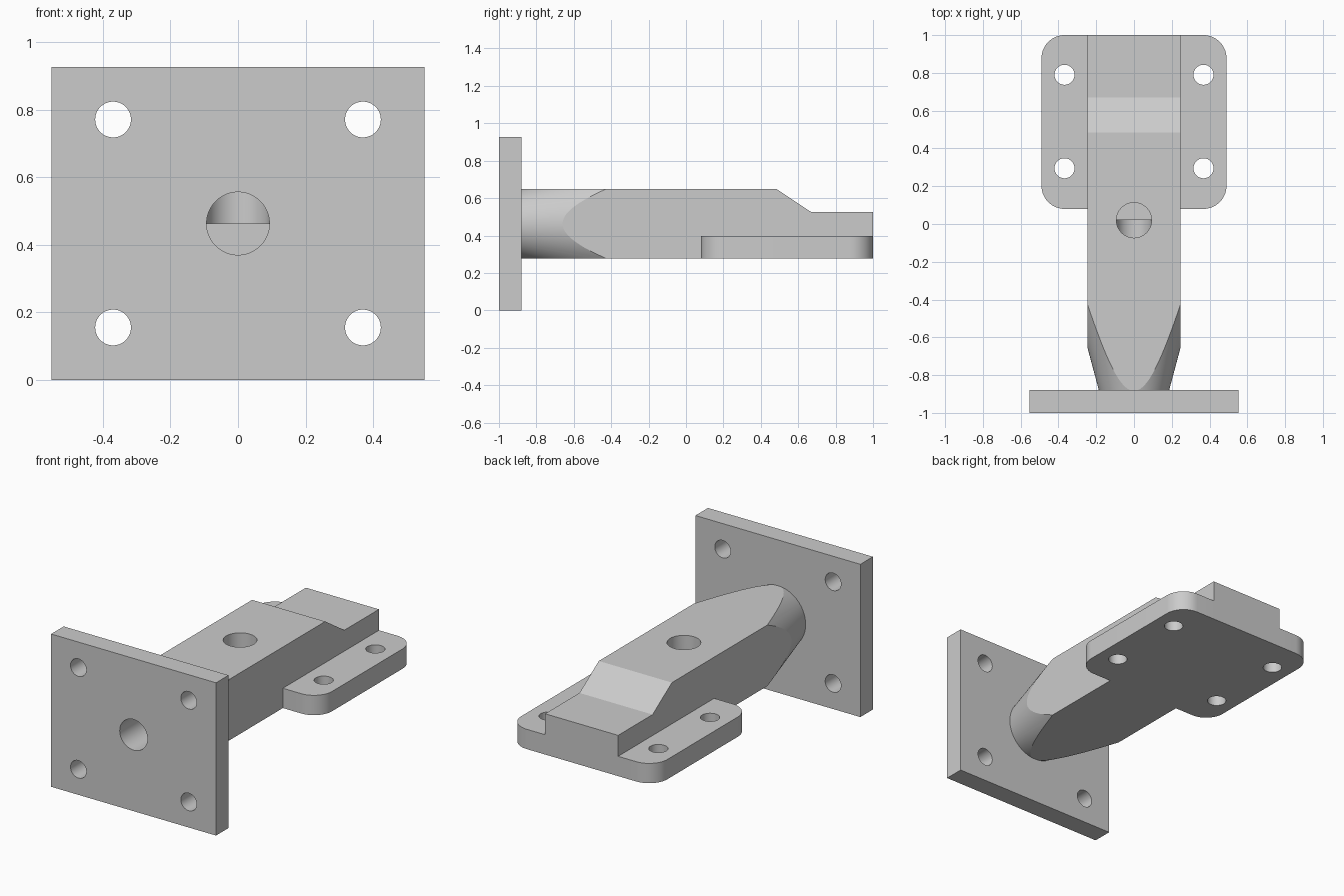
import bpy, math
from mathutils import Matrix, Vector

cube = bpy.data.objects.get("Cube")
if cube:
    bpy.data.objects.remove(cube, do_unlink=True)

grey = bpy.data.materials.new("plain_grey")
grey.use_nodes = True
COLOUR = (0.6, 0.6, 0.6, 1)
grey.diffuse_color = COLOUR
grey.node_tree.nodes["Principled BSDF"].inputs["Base Color"].default_value = COLOUR

AXIS_Z = 0.463      # height of the arm and plate centre line
PLATE_BACK = -0.88
ARM_X, ARM_H = 0.245, 0.185
ARM_LOW = AXIS_Z - ARM_H
HOLE_R, BORE_R, BORE_Y = 0.053, 0.093, 0.02


def prism(name, profile, vector):
    """Extrude a closed planar outline along a vector."""
    n = len(profile)
    pts = [Vector(p) for p in profile]
    pts += [p + Vector(vector) for p in pts]
    faces = [tuple(range(n)), tuple(range(n, 2 * n))]
    faces += [(i, (i + 1) % n, n + (i + 1) % n, n + i) for i in range(n)]
    mesh = bpy.data.meshes.new(name)
    mesh.from_pydata(pts, [], faces)
    obj = bpy.data.objects.new(name, mesh)
    bpy.context.collection.objects.link(obj)
    bpy.context.view_layer.objects.active = obj
    bpy.ops.object.select_all(action='DESELECT')
    obj.select_set(True)
    bpy.ops.object.mode_set(mode='EDIT')
    bpy.ops.mesh.select_all(action='SELECT')
    bpy.ops.mesh.normals_make_consistent(inside=False)
    bpy.ops.object.mode_set(mode='OBJECT')
    return obj


def cone(start, end, r1, r2, segments=64):
    """Round cutter running from start to end."""
    a, b = Vector(start), Vector(end)
    bpy.ops.mesh.primitive_cone_add(vertices=segments, radius1=r1, radius2=r2,
                                    depth=(b - a).length)
    obj = bpy.context.object
    turn = (b - a).to_track_quat('Z', 'Y').to_matrix().to_4x4()
    obj.data.transform(Matrix.Translation((a + b) / 2) @ turn)
    obj.hide_render = True
    return obj


def combine(obj, tool, operation='DIFFERENCE'):
    """Apply a boolean and discard the tool."""
    mod = obj.modifiers.new("cut", 'BOOLEAN')
    mod.operation, mod.solver, mod.object = operation, 'EXACT', tool
    bpy.context.view_layer.objects.active = obj
    bpy.ops.object.modifier_apply(modifier=mod.name)
    bpy.data.objects.remove(tool, do_unlink=True)


def drill(obj, start, end, radius):
    combine(obj, cone(start, end, radius, radius))


def finish(obj):
    obj.data.materials.clear()
    obj.data.materials.append(grey)
    bpy.ops.object.select_all(action='DESELECT')
    obj.select_set(True)
    bpy.context.view_layer.objects.active = obj
    bpy.ops.object.shade_smooth_by_angle(angle=math.radians(12))


def bore(obj):
    """Elbow passage: in through the front plate, out of the arm's top."""
    drill(obj, (0, -1.1, AXIS_Z), (0, BORE_Y, AXIS_Z), BORE_R)


# Front mounting plate with four bolt holes
W, H = 0.553, 2 * AXIS_Z
plate = prism("front_plate", [(-W, -1, 0), (W, -1, 0), (W, -1, H), (-W, -1, H)],
              (0, PLATE_BACK + 1, 0))
for x in (-0.37, 0.37):
    for dz in (-0.308, 0.308):
        drill(plate, (x, -1.1, AXIS_Z + dz), (x, -0.8, AXIS_Z + dz), HOLE_R)
bore(plate)
finish(plate)

# Arm: stepped side profile, its front end trimmed to a cone
top = AXIS_Z + ARM_H
side = [(PLATE_BACK, ARM_LOW), (1, ARM_LOW), (1, 0.525), (0.67, 0.525),
        (0.485, top), (PLATE_BACK, top)]
arm = prism("arm", [(-ARM_X, y, z) for y, z in side], (2 * ARM_X, 0, 0))
slope = math.tan(math.radians(15))
y0, y1 = PLATE_BACK - 0.05, 1.3
radii = [ARM_H + 0.001 + slope * (y - PLATE_BACK) for y in (y0, y1)]
combine(arm, cone((0, y0, AXIS_Z), (0, y1, AXIS_Z), *radii, segments=128), 'INTERSECT')
bore(arm)
drill(arm, (0, BORE_Y, AXIS_Z), (0, BORE_Y, 0.8), BORE_R)
finish(arm)

# Foot flanges with rounded outer corners and bolt holes
FOOT_X, FOOT_FRONT, FOOT_TOP, R = 0.49, 0.08, 0.398, 0.123
for name, s in (("left_flange", 1), ("right_flange", -1)):
    outline = [(s * ARM_X, FOOT_FRONT, ARM_LOW)]
    for cy, begin in ((FOOT_FRONT + R, -90), (1 - R, 0)):
        for i in range(17):
            a = math.radians(begin + 90 * i / 16)
            outline.append((s * (FOOT_X - R + R * math.cos(a)),
                            cy + R * math.sin(a), ARM_LOW))
    outline.append((s * ARM_X, 1, ARM_LOW))
    flange = prism(name, outline, (0, 0, FOOT_TOP - ARM_LOW))
    for y in (0.295, 0.79):
        drill(flange, (s * 0.368, y, 0.1), (s * 0.368, y, 0.6), HOLE_R)
    finish(flange)
